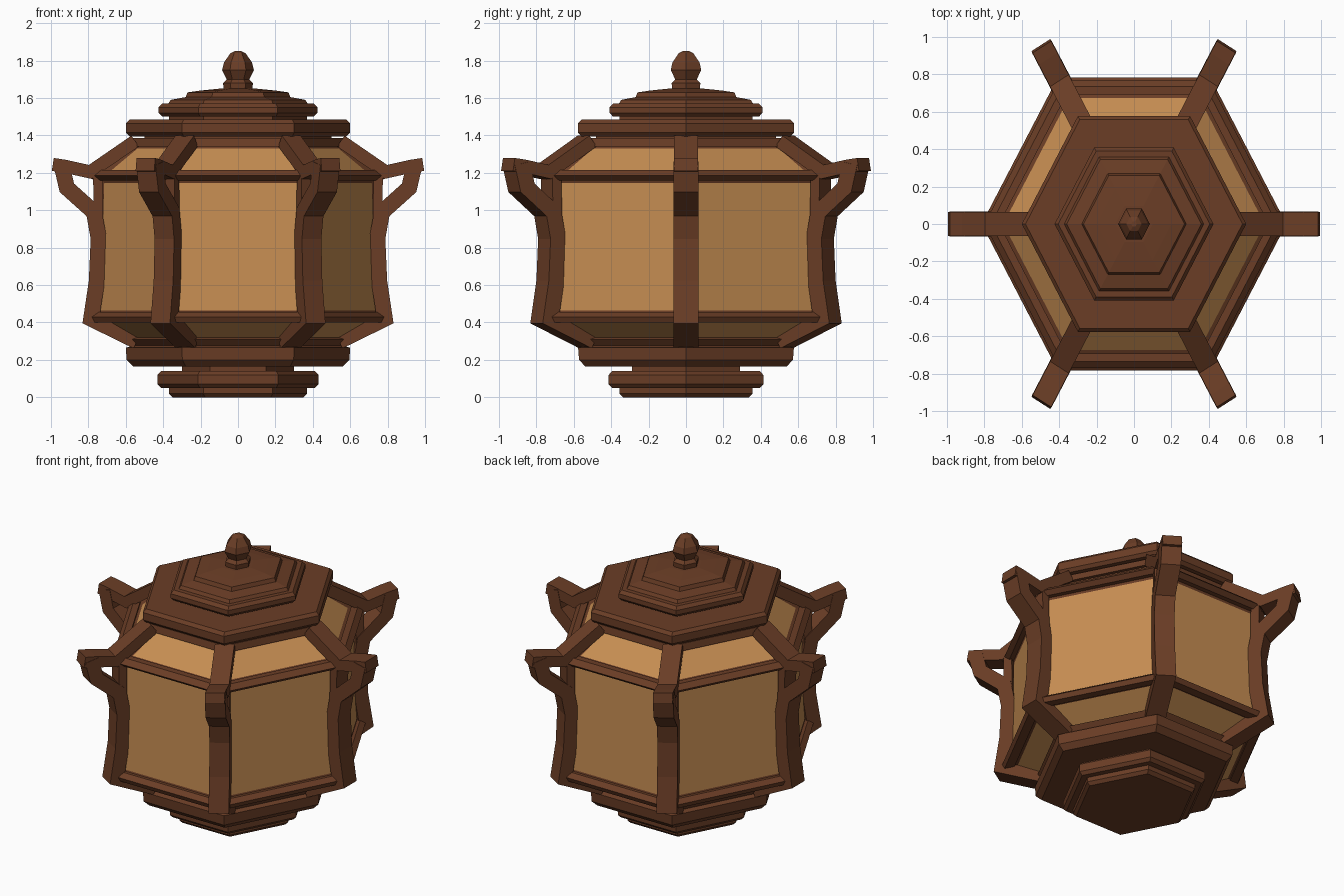
import bpy, bmesh
from math import cos, sin, pi
from mathutils import Matrix, Vector

SIDES = 6
STRETCH = 1.11   # the hexagon is slightly deeper than wide

if "Cube" in bpy.data.objects:
    bpy.data.objects.remove(bpy.data.objects["Cube"])


def material(name, colour):
    mat = bpy.data.materials.new(name)
    mat.use_nodes = True
    mat.diffuse_color = (*colour, 1)
    mat.node_tree.nodes["Principled BSDF"].inputs["Base Color"].default_value = (*colour, 1)
    return mat


wood = material("dark_wood", (0.145, 0.047, 0.019))
paper = material("amber_paper", (0.57, 0.27, 0.085))


def finish(name, bm, mats):
    bmesh.ops.recalc_face_normals(bm, faces=bm.faces)
    mesh = bpy.data.meshes.new(name)
    bm.to_mesh(mesh)
    bm.free()
    for mat in mats:
        mesh.materials.append(mat)
    obj = bpy.data.objects.new(name, mesh)
    bpy.context.collection.objects.link(obj)
    return obj


def hex_loops(bm, profile):
    return [[bm.verts.new((r * cos(i * 2 * pi / SIDES), STRETCH * r * sin(i * 2 * pi / SIDES), z))
             for i in range(SIDES)] for r, z in profile]


def bridge(bm, a, b):
    return [bm.faces.new((a[i], a[(i + 1) % SIDES], b[(i + 1) % SIDES], b[i])) for i in range(SIDES)]


def hex_solid(name, profile):
    """Capped hexagonal turning from (radius, height) points."""
    bm = bmesh.new()
    loops = hex_loops(bm, profile)
    for a, b in zip(loops, loops[1:]):
        bridge(bm, a, b)
    bm.faces.new(loops[0])
    bm.faces.new(loops[-1])
    return finish(name, bm, [wood])


def hex_ring(name, profile):
    """Closed hexagonal hoop with the given cross-section."""
    bm = bmesh.new()
    loops = hex_loops(bm, profile)
    for i, loop in enumerate(loops):
        bridge(bm, loop, loops[(i + 1) % len(loops)])
    return finish(name, bm, [wood])


def plate(name, radius, z0, z1, chamfer=0.02):
    return hex_solid(name, [(radius - chamfer, z0), (radius, z0 + chamfer),
                            (radius, z1 - chamfer), (radius - chamfer, z1)])


def bars(name, path, depth, width):
    """Square bar along a (radius, height) path, repeated at every corner."""
    bm = bmesh.new()
    pts = [Vector(p) for p in path]
    for k in range(SIDES):
        turn = Matrix.Diagonal((1, STRETCH, 1, 1)) @ Matrix.Rotation(k * 2 * pi / SIDES, 4, 'Z')
        rings = []
        for i, p in enumerate(pts):
            before = (p - pts[i - 1]).normalized() if i else (pts[1] - p).normalized()
            after = (pts[i + 1] - p).normalized() if i + 1 < len(pts) else before
            d = (before + after).normalized()
            n = Vector((-d.y, d.x)) * depth / 2 / max(d.dot(after), 0.6)
            rings.append([bm.verts.new(turn @ Vector((p.x + s * n.x, t * width / 2, p.y + s * n.y)))
                          for s, t in ((-1, -1), (1, -1), (1, 1), (-1, 1))])
        for a, b in zip(rings, rings[1:]):
            for j in range(4):
                bm.faces.new((a[j], a[(j + 1) % 4], b[(j + 1) % 4], b[j]))
        bm.faces.new(rings[0])
        bm.faces.new(rings[-1])
    return finish(name, bm, [wood])


# Paper walls with inset panels in wooden borders
bm = bmesh.new()
loops = hex_loops(bm, [(0.53, 0.28), (0.77, 0.42), (0.745, 1.19), (0.53, 1.37)])
panels = [f for a, b in zip(loops, loops[1:]) for f in bridge(bm, a, b)]
bmesh.ops.recalc_face_normals(bm, faces=bm.faces)
bmesh.ops.inset_individual(bm, faces=panels, thickness=0.045, depth=-0.012, use_even_offset=True)
for f in panels:
    f.material_index = 1
finish("panel_walls", bm, [wood, paper])

# Stepped foot
hex_solid("foot_step", [(0.35, 0), (0.37, 0.02), (0.37, 0.05)])
plate("foot_plate", 0.43, 0.05, 0.14)
hex_solid("foot_neck", [(0.3, 0.13), (0.3, 0.18)])
hex_solid("lower_plate", [(0.56, 0.165), (0.595, 0.2), (0.6, 0.265), (0.52, 0.29)])

# Horizontal rails around the body
hex_ring("bottom_rail", [(0.48, 0.27), (0.56, 0.27), (0.6, 0.31), (0.56, 0.325)])
hex_ring("lower_rail", [(0.74, 0.40), (0.8, 0.40), (0.815, 0.43), (0.78, 0.455), (0.74, 0.455)])
hex_ring("upper_rail", [(0.72, 1.16), (0.77, 1.16), (0.8, 1.185), (0.765, 1.215), (0.72, 1.215)])
hex_ring("roof_rail", [(0.5, 1.34), (0.575, 1.34), (0.565, 1.385), (0.5, 1.385)])

# Corner posts sweeping out into bracket handles and back along the roof ribs
bars("corner_posts", [(0.54, 0.3), (0.785, 0.42), (0.755, 0.62), (0.745, 0.85), (0.77, 0.99),
                      (0.915, 1.12), (0.945, 1.25)], 0.085, 0.12)
bars("bracket_arms", [(0.99, 1.245), (0.925, 1.235), (0.79, 1.205), (0.55, 1.37)], 0.07, 0.115)
bars("inner_posts", [(0.745, 0.9), (0.75, 1.2)], 0.05, 0.11)

# Stepped lid and knob
hex_solid("lid_neck", [(0.5, 1.375), (0.5, 1.41)])
plate("lid_plate", 0.6, 1.395, 1.485)
hex_solid("lid_spacer", [(0.37, 1.48), (0.37, 1.52)])
plate("lid_step", 0.425, 1.5, 1.57)
hex_solid("lid_dome", [(0.38, 1.56), (0.36, 1.59), (0.28, 1.605), (0.27, 1.63), (0.2, 1.64), (0.1, 1.65)])
hex_solid("knob", [(0.075, 1.63), (0.08, 1.68), (0.06, 1.7), (0.085, 1.75), (0.075, 1.79), (0.04, 1.84), (0.015, 1.852)])
